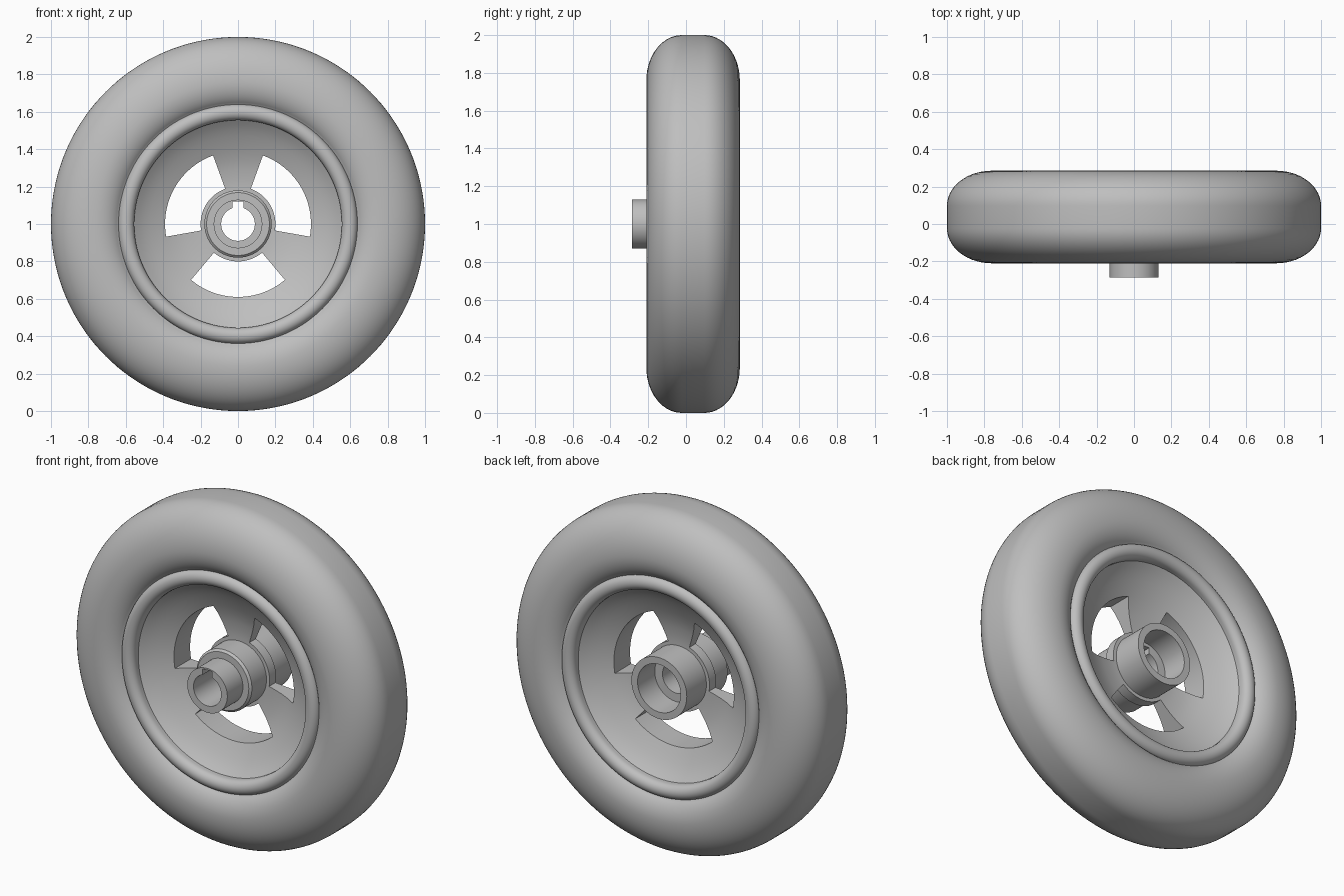
import bpy
import bmesh
import math
from mathutils import Matrix

if "Cube" in bpy.data.objects:
    bpy.data.objects.remove(bpy.data.objects["Cube"], do_unlink=True)

SEGMENTS = 144
MID_Y = 0.0375      # middle plane of the tyre and rim
AXLE_Z = 1.0

grey = bpy.data.materials.new("plain_grey")
grey.use_nodes = True
grey.diffuse_color = (0.52, 0.52, 0.52, 1)
bsdf = next(n for n in grey.node_tree.nodes if n.type == "BSDF_PRINCIPLED")
bsdf.inputs["Base Color"].default_value = grey.diffuse_color


def revolve(profile):
    """Turn a closed (radius, y) profile around the axle."""
    bm = bmesh.new()
    rings = []
    for i in range(SEGMENTS):
        a = math.tau * i / SEGMENTS
        rings.append([bm.verts.new((r * math.cos(a), y, AXLE_Z + r * math.sin(a)))
                      for r, y in profile])
    n = len(profile)
    for i in range(SEGMENTS):
        p, q = rings[i], rings[(i + 1) % SEGMENTS]
        for j in range(n):
            k = (j + 1) % n
            bm.faces.new((p[j], p[k], q[k], q[j]))
    return bm


def finish(bm, name):
    bmesh.ops.recalc_face_normals(bm, faces=bm.faces)
    mesh = bpy.data.meshes.new(name)
    bm.to_mesh(mesh)
    bm.free()
    mesh.materials.append(grey)
    obj = bpy.data.objects.new(name, mesh)
    bpy.context.collection.objects.link(obj)
    return obj


def smooth(obj):
    bpy.ops.object.select_all(action="DESELECT")
    obj.select_set(True)
    bpy.context.view_layer.objects.active = obj
    bpy.ops.object.shade_smooth_by_angle(angle=math.radians(32))


def mirrored(half):
    """Front half profile of (radius, half width) plus its back reflection."""
    return ([(r, MID_Y - h) for r, h in half]
            + [(r, MID_Y + h) for r, h in reversed(half)])


def arc(r, h, dr, dh, start, end, steps):
    """Points on an ellipse in the profile plane, angles in degrees."""
    angles = [math.radians(start + (end - start) * i / steps) for i in range(steps + 1)]
    return [(r + dr * math.cos(a), h + dh * math.sin(a)) for a in angles]


# Tyre: flat tread, rounded shoulders, side walls curling in to the rim
tyre_half = (arc(0.76, 0.06, 0.24, 0.1875, 0, 90, 14)
             + arc(0.76, 0.1475, 0.14, 0.10, 90, 150, 7)[1:]
             + [(0.62, 0.19)])
smooth(finish(revolve(mirrored(tyre_half)), "tyre"))

# Rim: rounded lip, small step, dished disc
lip = arc(0.5975, 0.19, 0.0425, 0.04, 0, 165, 12)
dish = [(0.555, 0.19), (0.555, 0.17), (0.53, 0.15), (0.50, 0.13), (0.47, 0.113),
        (0.43, 0.093), (0.39, 0.075), (0.34, 0.055), (0.29, 0.042),
        (0.24, 0.034), (0.20, 0.03), (0.16, 0.03)]
rim = revolve(mirrored([(0.63, 0.17)] + lip + dish))

# Three windows cut through the disc, leaving three spokes
for centre in (30, 150, 270):
    doomed = []
    for f in rim.faces:
        c = f.calc_center_median()
        radius = math.hypot(c.x, c.z - AXLE_Z)
        angle = math.degrees(math.atan2(c.z - AXLE_Z, c.x))
        off = (angle - centre + 180) % 360 - 180
        if 0.20 < radius < 0.39 and abs(off) < 40:
            doomed.append(f)
    bmesh.ops.delete(rim, geom=doomed, context="FACES")
    border = [e for e in rim.edges if e.is_boundary]
    bmesh.ops.bridge_loops(rim, edges=border)
smooth(finish(rim, "rim"))

# Hub: front boss, chamfered barrel, bore and rear bearing recess
hub = finish(revolve([(0.09, -0.285), (0.13, -0.285), (0.13, -0.14), (0.168, -0.14),
                      (0.18, -0.128), (0.18, 0.25), (0.14, 0.25), (0.14, 0.09),
                      (0.09, 0.09)]), "hub")

# Keyway slot along the top of the bore
bm = bmesh.new()
bmesh.ops.create_cube(bm, size=1, matrix=Matrix.Translation((0, -0.1, AXLE_Z + 0.09))
                      @ Matrix.Diagonal((0.06, 0.6, 0.06, 1)))
cutter = finish(bm, "keyway_cutter")
cutter.hide_render = True
cut = hub.modifiers.new("keyway", "BOOLEAN")
cut.operation = "DIFFERENCE"
cut.solver = "EXACT"
cut.object = cutter
bpy.context.view_layer.objects.active = hub
bpy.ops.object.modifier_apply(modifier=cut.name)
bpy.data.objects.remove(cutter, do_unlink=True)
smooth(hub)
